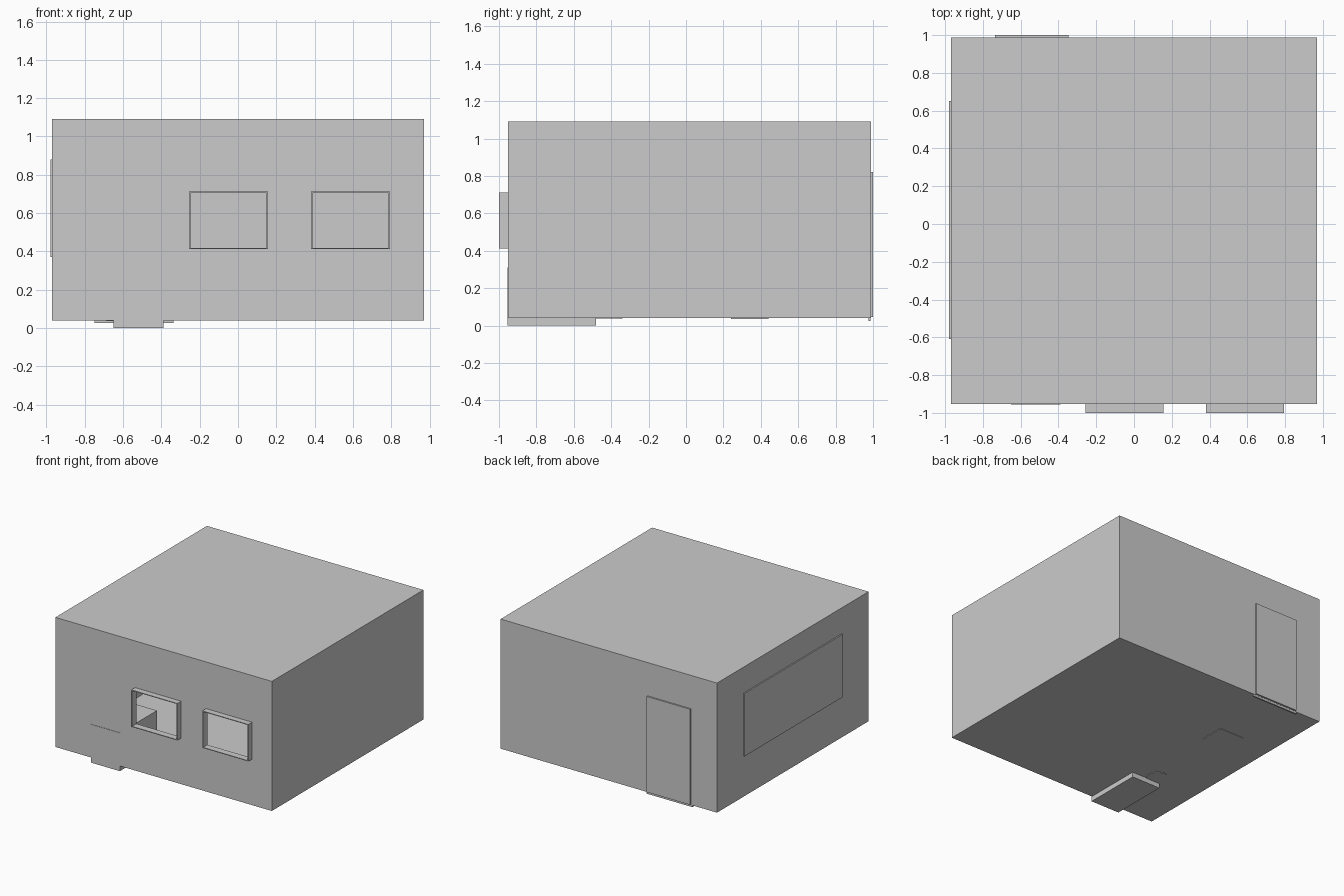
import bpy, bmesh

if "Cube" in bpy.data.objects:
    bpy.data.objects.remove(bpy.data.objects["Cube"])

X0, X1, Y0, Y1, Z0, Z1 = -0.97, 0.97, -0.952, 0.988, 0.04, 1.09
WINDOWS = [(-0.257, 0.156), (0.38, 0.793)]
WZ0, WZ1 = 0.412, 0.712


def finish(name, bm, recalc=True):
    if recalc:
        bmesh.ops.recalc_face_normals(bm, faces=bm.faces[:])
    me = bpy.data.meshes.new(name)
    bm.to_mesh(me)
    bm.free()
    ob = bpy.data.objects.new(name, me)
    bpy.context.collection.objects.link(ob)
    return ob


def box(name, lo, hi):
    bm = bmesh.new()
    bmesh.ops.create_cube(bm, size=1)
    for v in bm.verts:
        v.co = [lo[i] + (v.co[i] + 0.5) * (hi[i] - lo[i]) for i in range(3)]
    return finish(name, bm)


def quad(bm, *pts):
    bm.faces.new([bm.verts.new(p) for p in pts])


# Room: single-surface walls, front wall laid out as a grid with window openings
bm = bmesh.new()
xs = [X0, *WINDOWS[0], *WINDOWS[1], X1]
zs = [Z0, WZ0, WZ1, Z1]
for i in range(5):
    for k in range(3):
        if k == 1 and i in (1, 3):
            continue
        a, b, c, d = xs[i], xs[i + 1], zs[k], zs[k + 1]
        quad(bm, (a, Y0, c), (b, Y0, c), (b, Y0, d), (a, Y0, d))
quad(bm, (X1, Y1, Z0), (X0, Y1, Z0), (X0, Y1, Z1), (X1, Y1, Z1))
quad(bm, (X0, Y1, Z0), (X0, Y0, Z0), (X0, Y0, Z1), (X0, Y1, Z1))
quad(bm, (X1, Y0, Z0), (X1, Y1, Z0), (X1, Y1, Z1), (X1, Y0, Z1))
quad(bm, (X0, Y0, Z1), (X1, Y0, Z1), (X1, Y1, Z1), (X0, Y1, Z1))
quad(bm, (X0, Y1, Z0), (X1, Y1, Z0), (X1, Y0, Z0), (X0, Y0, Z0))
bmesh.ops.remove_doubles(bm, verts=bm.verts[:], dist=1e-4)
finish("room_shell", bm, recalc=False)

# Window frames: thin open sleeves that stand out of the front wall
for n, (a, b) in enumerate(WINDOWS):
    bm = bmesh.new()
    ring = [(a, WZ0), (b, WZ0), (b, WZ1), (a, WZ1)]
    inner = [(a + .008, WZ0 + .006), (b - .008, WZ0 + .006),
             (b - .008, WZ1 - .006), (a + .008, WZ1 - .006)]
    loops = [[bm.verts.new((x, y, z)) for x, z in r]
             for r, y in ((ring, -1.0), (ring, -0.945), (inner, -0.945), (inner, -1.0))]
    for l in range(4):
        p, q = loops[l], loops[(l + 1) % 4]
        for i in range(4):
            j = (i + 1) % 4
            bm.faces.new((p[i], p[j], q[j], q[i]))
    finish(f"window_frame_{n + 1}", bm)

# Door in the back wall, with its threshold and inner panel
box("door", (-0.737, 0.98, 0.045), (-0.348, 1.0, 0.82))
box("door_inner_panel", (-0.75, 0.975, 0.025), (-0.338, 0.987, 0.825))

# Wide panel on the left wall
box("wall_panel", (-0.98, -0.61, 0.37), (-0.96, 0.65, 0.88))

# Furniture inside
box("cabinet", (-0.65, -0.955, 0.0), (-0.39, -0.48, 0.31))
box("side_table", (-0.69, 0.24, 0.036), (-0.47, 0.44, 0.2))
bm = bmesh.new()
bmesh.ops.create_cone(bm, cap_ends=True, segments=24, radius1=0.085, radius2=0.085, depth=0.16)
bmesh.ops.translate(bm, verts=bm.verts[:], vec=(-0.585, -0.425, 0.117))
finish("stool", bm)
